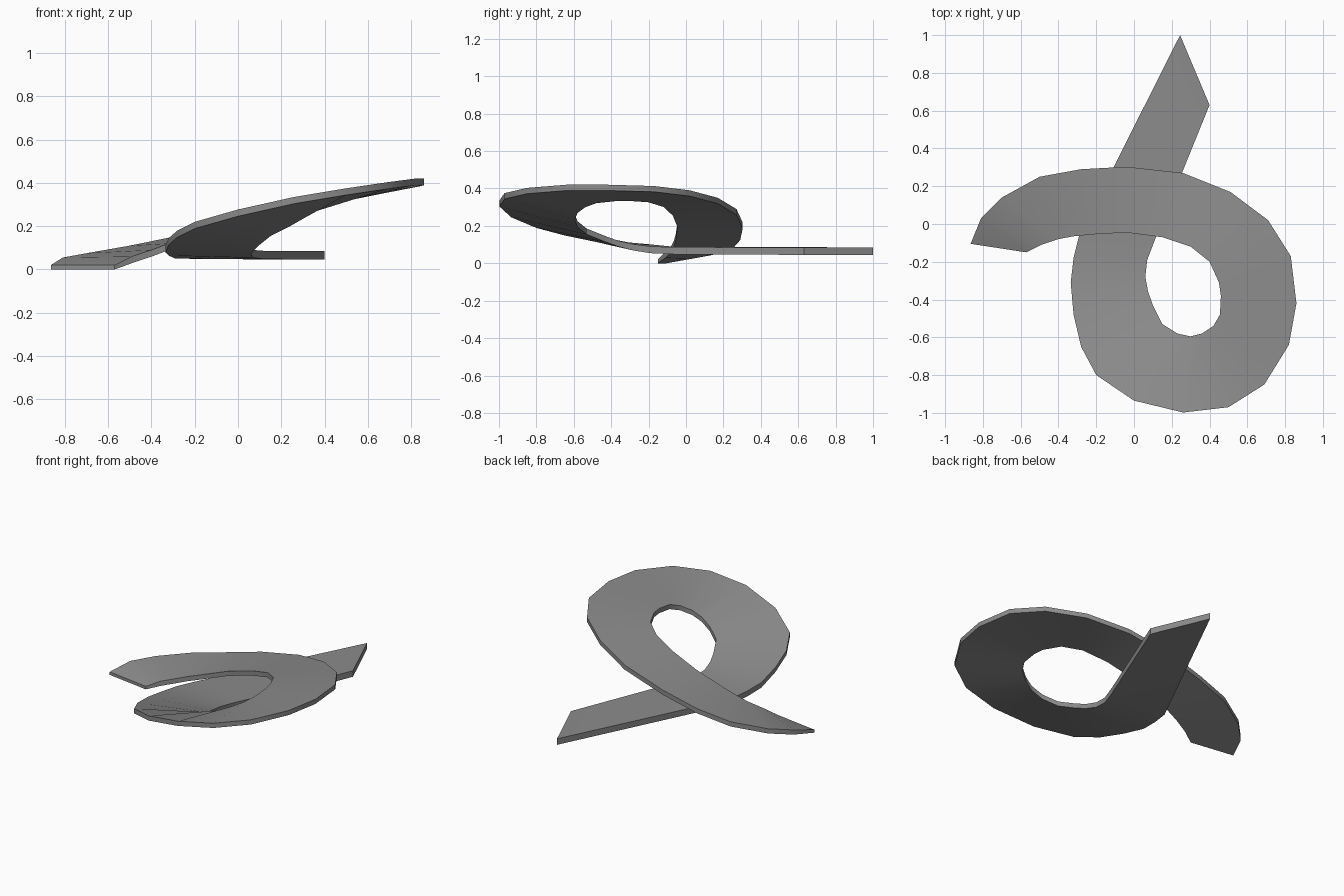
import bpy, bmesh

# Ribbon stations along the loop: outer edge (x, y, top z), inner edge (x, y, top z)
stations = [
    (.244, 1.0, .085, .40, .63, .085),
    (-.29, -.06, .088, .12, -.06, .086),
    (-.32, -.18, .10, .07, -.19, .09),
    (-.335, -.31, .112, .06, -.28, .102),
    (-.32, -.48, .145, .075, -.36, .12),
    (-.28, -.65, .18, .10, -.43, .145),
    (-.20, -.80, .22, .15, -.53, .185),
    (.00, -.935, .277, .23, -.58, .225),
    (.26, -.998, .335, .30, -.595, .265),
    (.50, -.97, .375, .36, -.58, .30),
    (.69, -.85, .403, .42, -.54, .33),
    (.82, -.64, .42, .455, -.48, .352),
    (.86, -.42, .42, .46, -.38, .363),
    (.83, -.17, .413, .45, -.31, .365),
    (.71, .02, .39, .40, -.20, .357),
    (.51, .17, .35, .30, -.12, .332),
    (.26, .27, .29, .15, -.07, .285),
    (-.04, .303, .218, -.04, -.045, .222),
    (-.28, .29, .155, -.22, -.055, .155),
    (-.50, .25, .11, -.32, -.065, .12),
    (-.70, .14, .075, -.40, -.08, .09),
    (-.81, .03, .055, -.49, -.11, .06),
    (-.865, -.105, .02, -.57, -.15, .02),
]


def thickness(i):
    # thicker at the tail, thinner at the raised tip
    if i < 4:
        return .04 - .002 * i
    return .02 if i == len(stations) - 1 else .031


# Looped ribbon: four-sided sections bridged in sequence and capped
bm = bmesh.new()
rings = []
for i, (ox, oy, oz, ix, iy, iz) in enumerate(stations):
    t = thickness(i)
    section = [(ox, oy, oz), (ix, iy, iz), (ix, iy, iz - t), (ox, oy, oz - t)]
    rings.append([bm.verts.new(p) for p in section])
for a, b in zip(rings, rings[1:]):
    for k in range(4):
        n = (k + 1) % 4
        bm.faces.new((a[k], a[n], b[n], b[k]))
bm.faces.new(rings[0])
bm.faces.new(rings[-1][::-1])
bmesh.ops.recalc_face_normals(bm, faces=bm.faces)

mesh = bpy.data.meshes.new("ribbon_loop")
bm.to_mesh(mesh)
bm.free()
ribbon = bpy.data.objects.new("ribbon_loop", mesh)
bpy.context.collection.objects.link(ribbon)

# Dark grey ribbon colour
dark = bpy.data.materials.new("dark_grey")
dark.diffuse_color = (.26, .26, .26, 1)
mesh.materials.append(dark)

# Smooth broad surface, crisp ribbon edges
bpy.context.view_layer.objects.active = ribbon
ribbon.select_set(True)
bpy.ops.object.shade_smooth_by_angle(angle=0.5)
